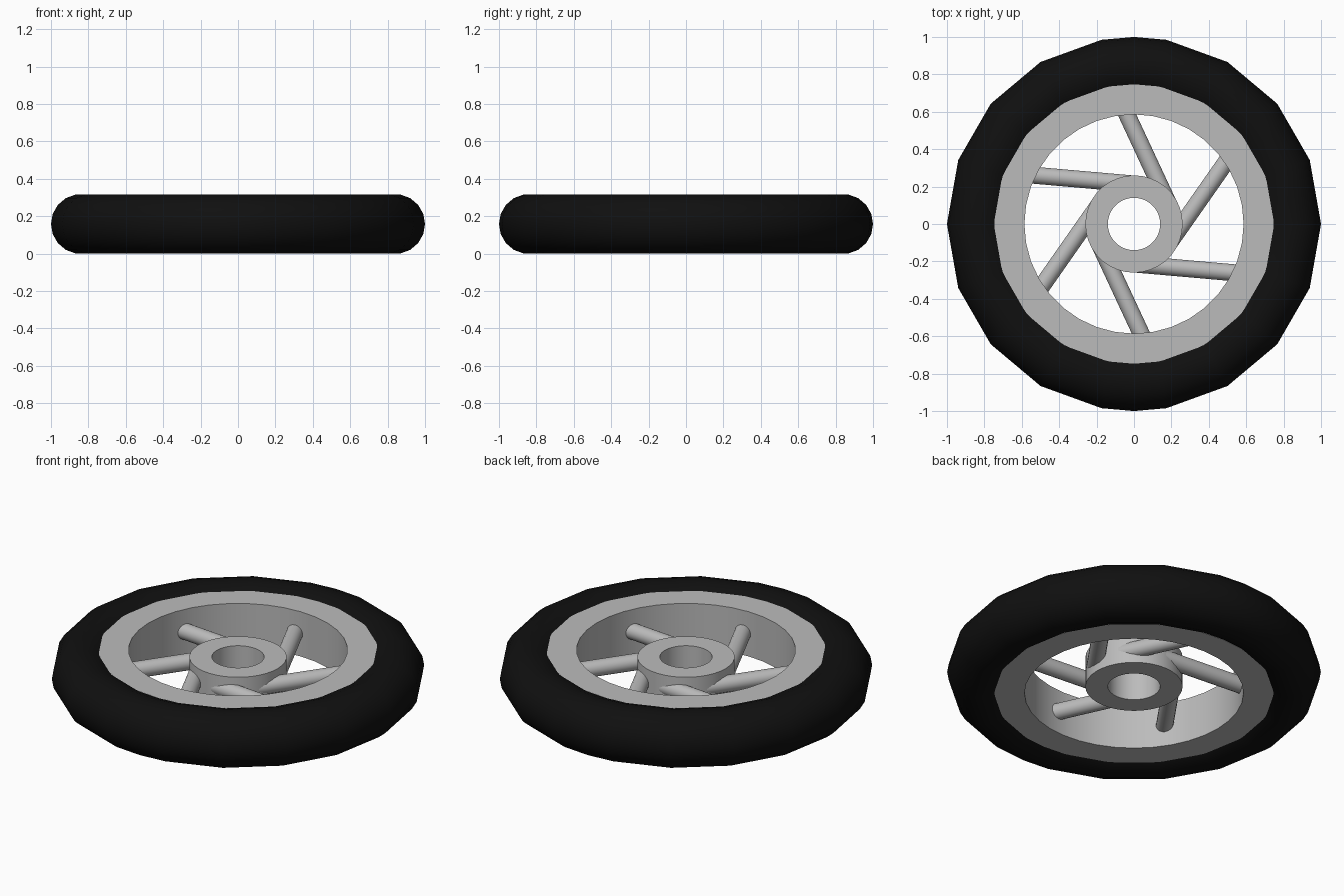
import bpy, bmesh, math
from mathutils import Matrix, Vector

cube = bpy.data.objects.get("Cube")
if cube:
    bpy.data.objects.remove(cube, do_unlink=True)

MID = 0.158  # height of the wheel's middle plane


def material(name, value, roughness):
    m = bpy.data.materials.new(name)
    m.use_nodes = True
    colour = (value, value, value, 1)
    m.diffuse_color = colour
    bsdf = m.node_tree.nodes["Principled BSDF"]
    bsdf.inputs["Base Color"].default_value = colour
    bsdf.inputs["Roughness"].default_value = roughness
    return m


rubber = material("black rubber", 0.005, 0.8)
metal = material("light grey metal", 0.5, 0.6)


def finish(bm, name, mat, sharp=30):
    bmesh.ops.recalc_face_normals(bm, faces=bm.faces)
    mesh = bpy.data.meshes.new(name)
    bm.to_mesh(mesh)
    bm.free()
    mesh.materials.append(mat)
    ob = bpy.data.objects.new(name, mesh)
    bpy.context.collection.objects.link(ob)
    bpy.ops.object.select_all(action="DESELECT")
    ob.select_set(True)
    bpy.context.view_layer.objects.active = ob
    bpy.ops.object.shade_smooth_by_angle(angle=math.radians(sharp))
    return ob


def lathe(name, profile, degrees, mat, sharp=30):
    """Sweep a closed (radius, height) profile through a list of angles."""
    bm = bmesh.new()
    rings = []
    for a in map(math.radians, degrees):
        rings.append([bm.verts.new((r * math.cos(a), r * math.sin(a), MID + z))
                      for r, z in profile])
    n = len(profile)
    for i, ring in enumerate(rings):
        nxt = rings[(i + 1) % len(rings)]
        for j in range(n):
            k = (j + 1) % n
            bm.faces.new((ring[j], nxt[j], nxt[k], ring[k]))
    return finish(bm, name, mat, sharp)


def band(inner, outer, half):
    return [(inner, -half), (outer, -half), (outer, half), (inner, half)]


# Tyre: round section, open side tucked into the rim
section = [(0.84 + 0.16 * math.cos(math.radians(a)), 0.16 * math.sin(math.radians(a)))
           for a in range(-120, 121, 20)]
section = [(0.745, -0.129)] + section + [(0.745, 0.129)]
lathe("tyre", section, sorted(list(range(0, 360, 20)) + [90, 270]), rubber, 40)

# Rim and hub: plain rings
lathe("rim", band(0.586, 0.747, 0.132), range(0, 360, 10), metal)
lathe("hub", band(0.14, 0.26, 0.09), range(0, 360, 10), metal)

# Spokes: six round bars set tangent to the hub
for i in range(6):
    normal = math.radians(25 + 60 * i)
    near = Vector((math.cos(normal), math.sin(normal), 0)) * 0.213
    along = Vector((-math.sin(normal), math.cos(normal), 0))
    length = 0.565
    place = Matrix.Translation(near + along * length / 2 + Vector((0, 0, MID)))
    turn = along.to_track_quat("Z", "Y").to_matrix().to_4x4()
    bm = bmesh.new()
    bmesh.ops.create_cone(bm, cap_ends=True, segments=18, radius1=0.046,
                          radius2=0.046, depth=length, matrix=place @ turn)
    finish(bm, f"spoke_{i + 1}", metal)
